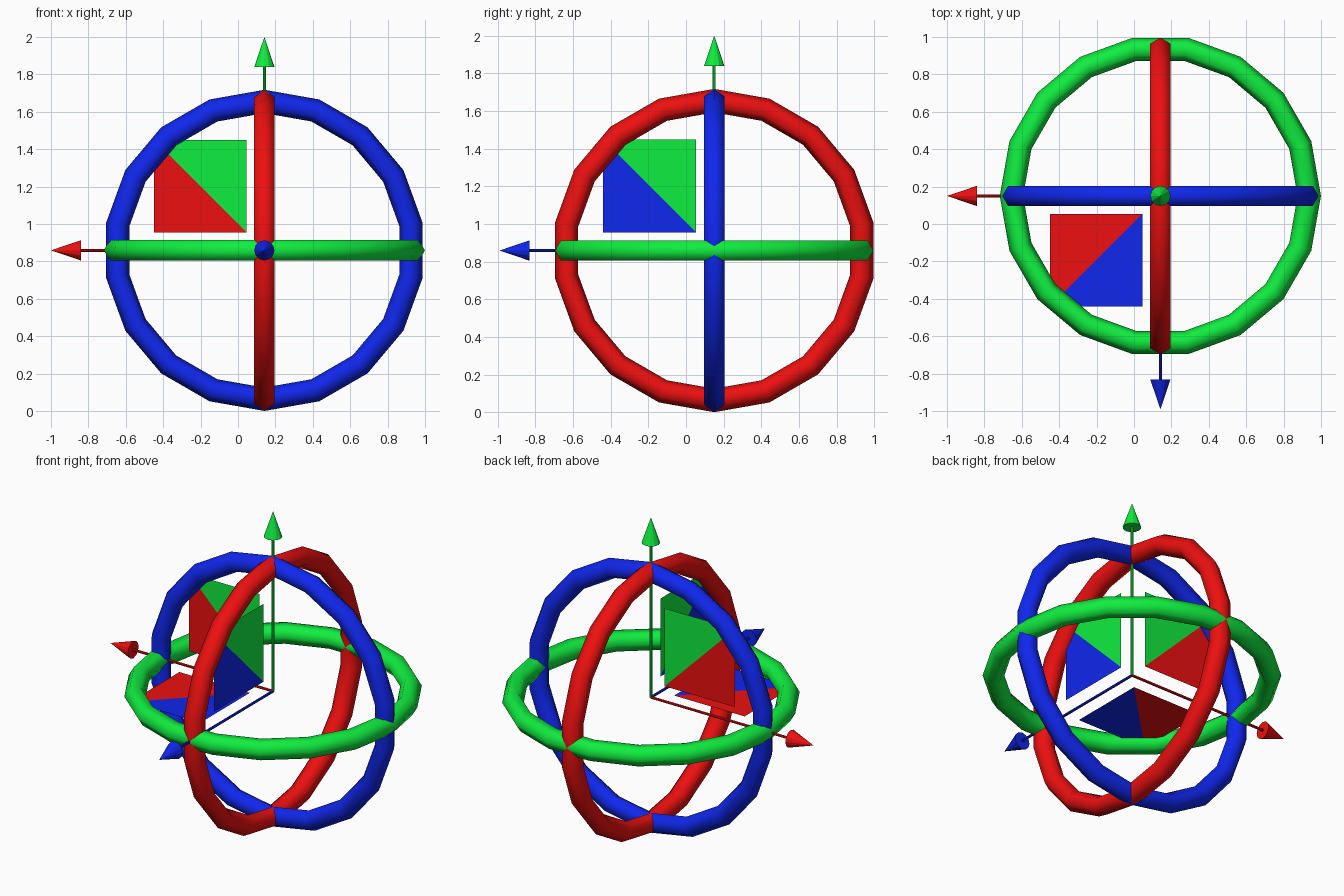
import bpy
from mathutils import Matrix, Vector

if "Cube" in bpy.data.objects:
    bpy.data.objects.remove(bpy.data.objects["Cube"])

C = Vector((0.141, 0.15, 0.859))        # shared centre of the gizmo
MAJOR, MINOR = 0.796, 0.0625            # ring size
LENGTH, HEAD, HEAD_R, SHAFT_R = 1.141, 0.16, 0.054, 0.008
NEAR, FAR = 0.096, 0.59                 # plane handle extents from the centre
X, Y, Z = Vector((1, 0, 0)), Vector((0, 1, 0)), Vector((0, 0, 1))


def material(name, rgb):
    m = bpy.data.materials.new(name)
    m.diffuse_color = (*rgb, 1)
    m.use_nodes = True
    m.node_tree.nodes["Principled BSDF"].inputs["Base Color"].default_value = m.diffuse_color
    return m


RED = material("red", (0.85, 0.005, 0.005))
GREEN = material("green", (0.005, 0.85, 0.05))
BLUE = material("blue", (0.005, 0.02, 0.85))


def finish(name, mat):
    ob = bpy.context.object
    ob.name = name
    ob.data.materials.append(mat)
    return ob


def ring(name, u, v, mat):
    """Low-poly torus in the u-v plane, with a corner on the u axis."""
    bpy.ops.mesh.primitive_torus_add(major_segments=18, minor_segments=6,
                                     major_radius=MAJOR, minor_radius=MINOR)
    ob = finish(name, mat)
    n = u.cross(v)
    ob.matrix_world = Matrix.Translation(C) @ Matrix((u, v, n)).transposed().to_4x4()
    bpy.ops.object.shade_smooth()


def arrow(name, d, mat):
    """Thin shaft from the centre with a cone head."""
    rot = d.to_track_quat('Z', 'Y').to_euler()
    shaft = LENGTH - HEAD
    bpy.ops.mesh.primitive_cylinder_add(vertices=8, radius=SHAFT_R, depth=shaft,
                                        location=C + d * shaft / 2, rotation=rot)
    finish(name + "_shaft", mat)
    bpy.ops.mesh.primitive_cone_add(vertices=12, radius1=HEAD_R, radius2=0, depth=HEAD,
                                    location=C + d * (LENGTH - HEAD / 2), rotation=rot)
    finish(name + "_head", mat)


def plane_handle(name, a, mat_a, b, mat_b):
    """Square sheet split along its diagonal into two axis colours."""
    pts = [C + a * p + b * q for p, q in
           ((NEAR, NEAR), (FAR, NEAR), (FAR, FAR), (NEAR, FAR))]
    me = bpy.data.meshes.new(name)
    me.from_pydata(pts, [], [(0, 1, 2), (0, 2, 3)])
    me.materials.append(mat_a)
    me.materials.append(mat_b)
    me.polygons[1].material_index = 1
    bpy.context.collection.objects.link(bpy.data.objects.new(name, me))


# Rotation rings
ring("green_ring", X, Y, GREEN)
ring("blue_ring", Z, X, BLUE)
ring("red_ring", Z, Y, RED)

# Axis arrows
arrow("red_arrow", -X, RED)
arrow("blue_arrow", -Y, BLUE)
arrow("green_arrow", Z, GREEN)

# Two-colour plane handles
plane_handle("front_plane", -X, RED, Z, GREEN)
plane_handle("side_plane", -Y, BLUE, Z, GREEN)
plane_handle("floor_plane", -X, RED, -Y, BLUE)
